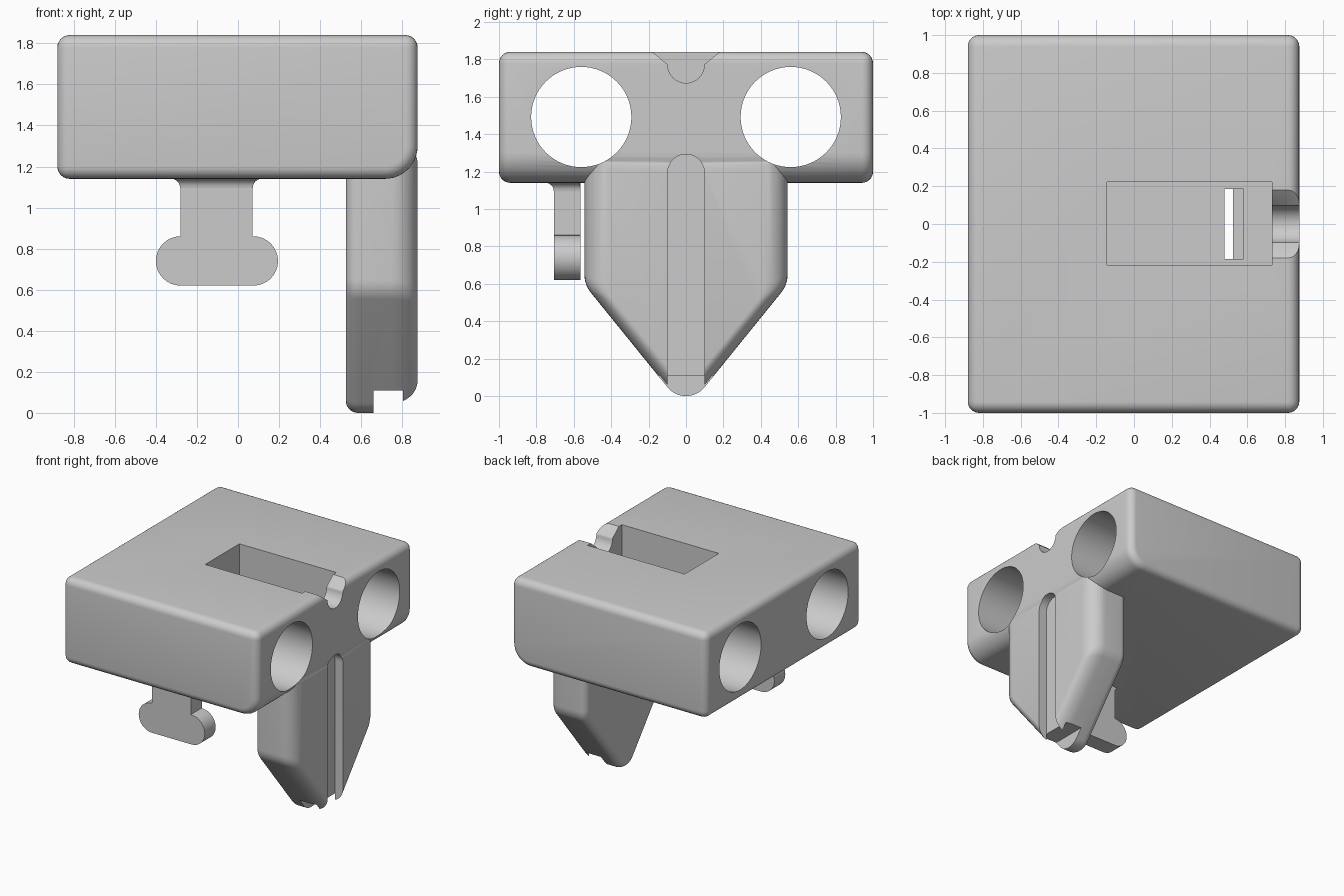
import bpy, bmesh, math
from mathutils import Vector

if "Cube" in bpy.data.objects:
    bpy.data.objects.remove(bpy.data.objects["Cube"], do_unlink=True)

grey = bpy.data.materials.new("plain_grey")
grey.use_nodes = True
colour = (0.6, 0.6, 0.6, 1)
grey.diffuse_color = colour
grey.node_tree.nodes["Principled BSDF"].inputs["Base Color"].default_value = colour


def finish(bm, name):
    bmesh.ops.recalc_face_normals(bm, faces=bm.faces)
    mesh = bpy.data.meshes.new(name)
    bm.to_mesh(mesh)
    bm.free()
    mesh.materials.append(grey)
    ob = bpy.data.objects.new(name, mesh)
    bpy.context.collection.objects.link(ob)
    return ob


def loft(name, rings):
    """Closed solid through rings of equal point count."""
    bm = bmesh.new()
    loops = [[bm.verts.new(p) for p in ring] for ring in rings]
    n = len(loops[0])
    for a, b in zip(loops, loops[1:]):
        for i in range(n):
            j = (i + 1) % n
            bm.faces.new((a[i], a[j], b[j], b[i]))
    bm.faces.new(loops[0])
    bm.faces.new(loops[-1])
    return finish(bm, name)


def arc(cx, cy, r, a0, a1, n=16):
    return [(cx + r * math.cos(math.radians(a0 + (a1 - a0) * i / n)),
             cy + r * math.sin(math.radians(a0 + (a1 - a0) * i / n))) for i in range(n + 1)]


def along_x(name, pts, x0, x1):
    return loft(name, [[(x, y, z) for y, z in pts] for x in (x0, x1)])


def along_y(name, pts, y0, y1):
    return loft(name, [[(x, y, z) for x, z in pts] for y in (y0, y1)])


def box(name, x0, x1, y0, y1, z0, z1):
    return along_x(name, [(y0, z0), (y1, z0), (y1, z1), (y0, z1)], x0, x1)


def combine(target, tool, operation):
    mod = target.modifiers.new(operation, 'BOOLEAN')
    mod.operation, mod.solver, mod.object = operation, 'EXACT', tool
    graph = bpy.context.evaluated_depsgraph_get()
    mesh = bpy.data.meshes.new_from_object(target.evaluated_get(graph))
    target.modifiers.clear()
    target.data = mesh
    bpy.data.objects.remove(tool, do_unlink=True)


# Main block: one long edge has a large round, all others a small one
block = box("bracket_block", -0.88, 0.875, -1, 1, 1.14, 1.84)
bm = bmesh.new()
bm.from_mesh(block.data)
low = [e for e in bm.edges if all(v.co.x > 0.8 and v.co.z < 1.2 for v in e.verts)]
bmesh.ops.bevel(bm, geom=low, offset=0.16, segments=10, profile=0.5, affect='EDGES')
sharp = [e for e in bm.edges if e.calc_face_angle(0) > 1]
bmesh.ops.bevel(bm, geom=sharp, offset=0.06, segments=6, profile=0.5, affect='EDGES')
bm.to_mesh(block.data)
bm.free()

# Pointed leg: profile with independent insets for its sides and its slopes
TIP = 0.128
TILT = math.radians(39)


def leg_profile(side, slope):
    w, r = 0.543 - side, TIP - slope
    k = 0.15
    # the corner arc is tangent to the side and to the slope
    cx = w - k
    cz = TIP + (cx * math.cos(TILT) - (r - k)) / math.sin(TILT)
    right = arc(0, TIP, r, -90, -math.degrees(TILT), 8)
    right += arc(cx, cz, k, -math.degrees(TILT), 0, 8) + [(w, 1.34 - side)]
    return right + [(-y, z) for y, z in reversed(right[1:])]


rings = []
STEPS = 8
for i in range(STEPS + 1):
    t = math.pi / 2 * i / STEPS
    inset = 0.06 * (1 - math.sin(t))
    rings.append((0.525 + 0.06 * (1 - math.cos(t)), inset, inset))
for i in range(STEPS + 1):
    t = math.pi / 2 * i / STEPS
    c = 1 - math.cos(t)
    rings.append((0.875 - 0.13 * (1 - math.sin(t)), 0.13 * c, 0.07 * c))
leg = loft("pointed_leg", [[(x, y, z) for y, z in leg_profile(a, b)] for x, a, b in rings])
combine(block, leg, 'UNION')

# Hanging hook with a rounded crossbar and flared root
hook_pts = [(-0.28, 1.2), (-0.28, 0.86)] + arc(-0.28, 0.74, 0.12, 90, 270)
hook_pts += arc(0.075, 0.74, 0.12, -90, 90) + [(0.07, 0.862), (0.07, 1.2)]
combine(block, along_y("hook", hook_pts, -0.705, -0.565), 'UNION')
root = []
for i in range(7):
    t = math.pi / 2 * i / 6
    g, z = 0.002 + 0.045 * (1 - math.cos(t)), 1.095 + 0.046 * math.sin(t)
    root.append([(-0.28 - g, -0.705 - g, z), (0.07 + g, -0.705 - g, z),
                 (0.07 + g, -0.566, z), (-0.28 - g, -0.566, z)])
root.append([(x, y, 1.18) for x, y, z in root[-1]])
combine(block, loft("hook_root", root), 'UNION')

# Round through holes
for s in (-1, 1):
    ring = arc(s * 0.56, 1.492, 0.268, 0, 360, 64)[:-1]
    combine(block, along_x("hole_cutter", ring, -1.2, 1.2), 'DIFFERENCE')

# Top pocket and the slit through its floor
combine(block, box("pocket_cutter", -0.143, 0.73, -0.218, 0.222, 1.25, 2), 'DIFFERENCE')
combine(block, box("slit_cutter", 0.48, 0.58, -0.185, 0.185, 1.1, 1.3), 'DIFFERENCE')

# Flared groove from the pocket to the outer face
groove = [(-0.34, 2), (-0.18, 1.84), (-0.1, 1.775)] + arc(0, 1.772, 0.098, 180, 360, 20)
groove += [(0.1, 1.775), (0.18, 1.84), (0.34, 2)]
combine(block, along_x("groove_cutter", groove, 0.7, 1), 'DIFFERENCE')

# Long slot on the leg and the notch across its tip
slot = [(-0.098, -0.1), (0.098, -0.1)] + arc(0, 1.195, 0.098, 0, 180, 20)
combine(block, along_x("slot_cutter", slot, 0.803, 1), 'DIFFERENCE')
combine(block, box("notch_cutter", 0.66, 0.804, -0.4, 0.4, -0.1, 0.11), 'DIFFERENCE')

bpy.ops.object.select_all(action='DESELECT')
block.select_set(True)
bpy.context.view_layer.objects.active = block
bpy.ops.object.shade_smooth_by_angle(angle=math.radians(32))
